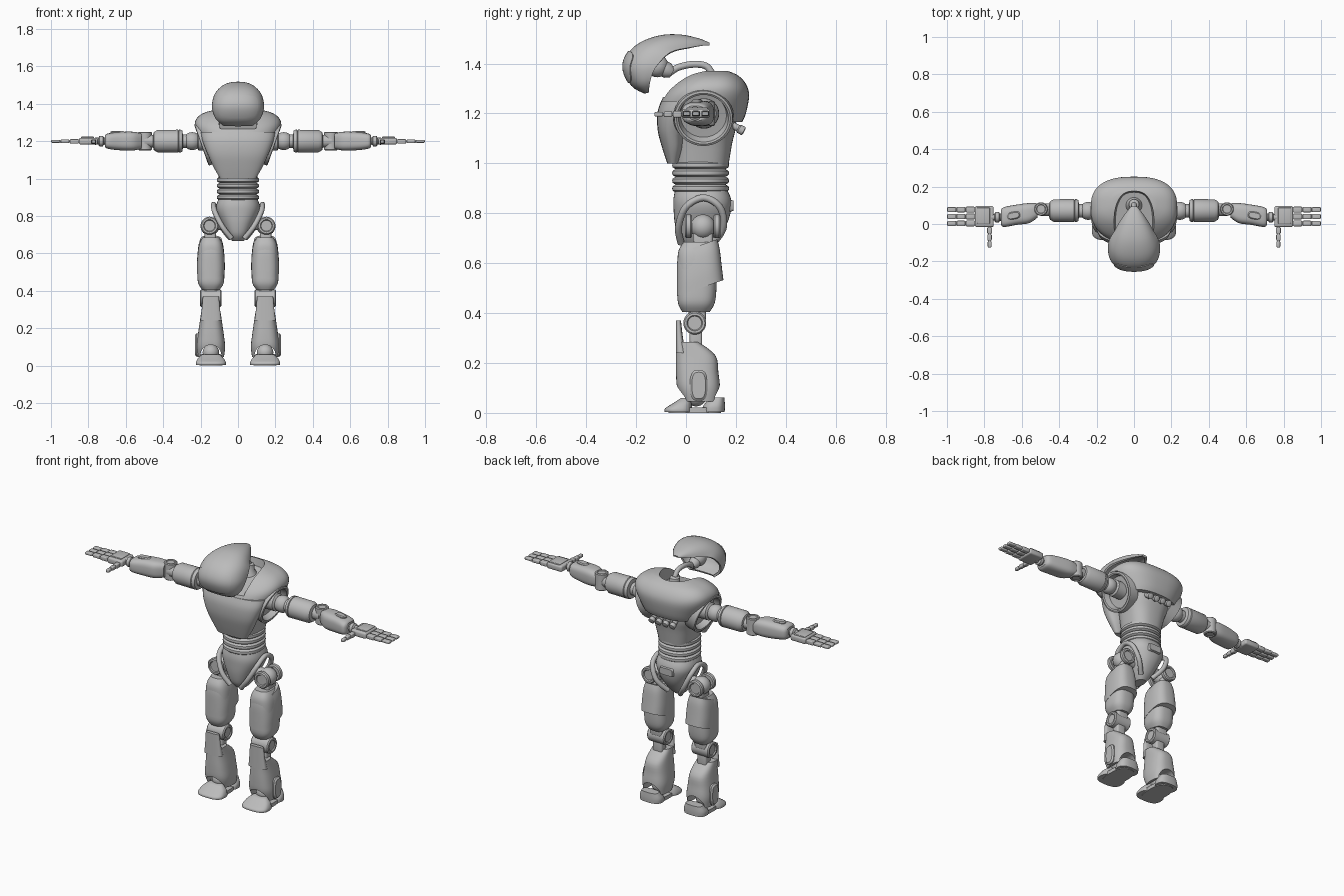
import bpy, bmesh, math
from mathutils import Vector, Matrix

cube = bpy.data.objects.get("Cube")
if cube:
    bpy.data.objects.remove(cube, do_unlink=True)

grey = bpy.data.materials.new("plain_grey")
grey.use_nodes = True
COLOUR = (0.5, 0.5, 0.5, 1)
grey.diffuse_color = COLOUR
for node in grey.node_tree.nodes:
    if node.type == 'BSDF_PRINCIPLED':
        node.inputs["Base Color"].default_value = COLOUR

parts = []
ALONG_X = Matrix(((0, 0, 1, 0), (0, 1, 0, 0), (1, 0, 0, 1.2), (0, 0, 0, 1)))


def finish(name, bm, mirror=False, cutters=(), bevel=0, thick=0, helper=False):
    bmesh.ops.remove_doubles(bm, verts=bm.verts, dist=0.0001)
    bmesh.ops.recalc_face_normals(bm, faces=bm.faces)
    me = bpy.data.meshes.new(name)
    bm.to_mesh(me)
    bm.free()
    me.materials.append(grey)
    ob = bpy.data.objects.new(name, me)
    bpy.context.collection.objects.link(ob)
    if thick:
        m = ob.modifiers.new("shell", 'SOLIDIFY')
        m.thickness, m.offset = thick, 0
    if bevel:
        m = ob.modifiers.new("bevel", 'BEVEL')
        m.width, m.segments = bevel, 3
    if mirror:
        ob.modifiers.new("mirror", 'MIRROR').use_mirror_merge = False
    for c in cutters:
        m = ob.modifiers.new("cut", 'BOOLEAN')
        m.operation, m.object = 'DIFFERENCE', c
    if helper:
        ob.hide_render = True
    else:
        parts.append(ob)
    return ob


def at(rows, s):
    # smooth curve through rows of numbers
    i = min(int(s), len(rows) - 2)
    f = s - i
    a, b, c, d = [Vector(rows[max(0, min(len(rows) - 1, i + j))]) for j in (-1, 0, 1, 2)]
    return b + (c - a) * (f / 2) + (a * 2 - b * 5 + c * 4 - d) * (f * f / 2) + (b * 3 - a - c * 3 + d) * (f ** 3 / 2)


def skin(name, rings, closed=True, matrix=None, **kw):
    bm = bmesh.new()
    vs = [[bm.verts.new(p) for p in r] for r in rings]
    n = len(rings[0])
    for a, b in zip(vs, vs[1:]):
        for j in range(n if closed else n - 1):
            k = (j + 1) % n
            bm.faces.new((a[j], a[k], b[k], b[j]))
    if closed:
        bm.faces.new(vs[0])
        bm.faces.new(vs[-1])
    if matrix:
        bm.transform(matrix)
    return finish(name, bm, **kw)


def power(v, e):
    return math.copysign(abs(v) ** e, v)


def loft(name, rows, cx=0, p=2.6, k=4, n=40, tilt=0, **kw):
    # rows: height, half width, front, back
    rings = []
    for i in range((len(rows) - 1) * k + 1):
        z, w, y0, y1 = at(rows, i / k)
        ring = []
        for j in range(n):
            t = math.tau * j / n
            y = (y0 + y1) / 2 + (y1 - y0) / 2 * power(math.sin(t), 2 / p)
            ring.append((cx + w * power(math.cos(t), 2 / p), y, z + tilt * y))
        rings.append(ring)
    return skin(name, rings, **kw)


def turn(name, profile, origin, axis=(1, 0, 0), n=32, **kw):
    # profile: distance along the axis, radius
    rings = [[(r * math.cos(math.tau * j / n), r * math.sin(math.tau * j / n), d)
              for j in range(n)] for d, r in profile]
    q = Vector((0, 0, 1)).rotation_difference(Vector(axis))
    return skin(name, rings, matrix=Matrix.Translation(origin) @ q.to_matrix().to_4x4(), **kw)


def disc(name, origin, length, r, axis=(1, 0, 0), **kw):
    # rounded disc with dished faces
    h, b = length / 2, r * 0.12
    side = [(h - b, r), (h, r - b), (h, r * 0.68), (h - b, r * 0.6), (h - b, 0.001)]
    prof = [(-d, q) for d, q in reversed(side)] + side
    return turn(name, prof, origin, axis, **kw)


def ball(name, c, r, **kw):
    bm = bmesh.new()
    bmesh.ops.create_uvsphere(bm, u_segments=28, v_segments=16, radius=r, matrix=Matrix.Translation(c))
    return finish(name, bm, **kw)


def block(name, c, size, bevel=0.006, **kw):
    bm = bmesh.new()
    bmesh.ops.create_cube(bm, size=1, matrix=Matrix.Translation(c) @ Matrix.Diagonal((*size, 1)))
    return finish(name, bm, bevel=bevel, **kw)


def tube(name, path, r, k=8, n=14, **kw):
    rings = []
    last = len(path) - 1
    for i in range(last * k + 1):
        s = i / k
        tangent = at(path, min(last, s + 0.05)) - at(path, max(0, s - 0.05))
        q = Vector((0, 0, 1)).rotation_difference(tangent)
        rings.append([at(path, s) + q @ Vector((r * math.cos(math.tau * j / n), r * math.sin(math.tau * j / n), 0))
                      for j in range(n)])
    return skin(name, rings, **kw)


# Helmet: hollow teardrop shell; rows are outer y z, inner y z, half width
HELMET = [(-.165, 1.285, -.15, 1.287, .075), (-.215, 1.315, -.145, 1.325, .115),
          (-.245, 1.38, -.13, 1.37, .132), (-.23, 1.435, -.105, 1.405, .132),
          (-.18, 1.48, -.075, 1.435, .122), (-.1, 1.508, -.04, 1.452, .1),
          (-.02, 1.51, .01, 1.462, .072), (.05, 1.495, .055, 1.47, .04), (.092, 1.478, .09, 1.474, .012)]


def helmet_point(s, t):
    yo, zo, yi, zi, w = at(HELMET, s)
    o = abs(math.sin(t)) ** 0.8
    return (w * power(math.cos(t), 0.8), yi + (yo - yi) * o, zi + (zo - zi) * o)


skin("helmet", [[helmet_point(i / 4, math.pi * j / 32) for j in range(33)] for i in range(33)],
     closed=False, thick=0.012)
visor = []
for i in range(21):
    u = -0.98 + 1.96 * i / 20
    half = 0.78 * (1 - u ** 4) ** 0.25
    visor.append([helmet_point(2.2 + u, math.pi / 2 + half * (j / 12 - 1)) for j in range(25)])
skin("visor", visor, closed=False, thick=0.02)

# Neck
ball("head_joint", (0, -.115, 1.39), .045)
turn("head_mount", [(0, .02), (.01, .032), (.03, .032), (.05, .02)], (0, -.1, 1.385), (0, 1, -.5))
tube("neck_tube", [(0, -.07, 1.36), (0, -.03, 1.385), (0, .03, 1.397), (0, .08, 1.39), (0, .105, 1.36)], .014)
turn("neck_base", [(0, .05), (.02, .045), (.04, .03), (.075, .027), (.08, .018)], (0, .105, 1.285), (0, 0, 1))

# Torso, with cut collar and shoulder sockets
SIDE = (.93, 0, -.33)
collar_cut = loft("collar_cutter", [(1.285, .1, -.2, .17), (1.5, .125, -.25, .2)], k=1, tilt=.22, helper=True)
socket_cut = turn("socket_cutter", [(-.02, .12), (.3, .125)], (.16, .07, 1.19), SIDE, mirror=True, helper=True)
loft("torso_core", [(.99, .1, -.045, .17), (1.08, .12, -.045, .185), (1.15, .14, -.04, .2), (1.25, .15, -.04, .2)])
loft("chest_plate", [(1.0, .095, -.075, -.03), (1.06, .13, -.095, -.01), (1.13, .162, -.113, .0),
                     (1.2, .19, -.115, .04), (1.25, .2, -.1, .08)], cutters=(socket_cut, collar_cut))
loft("shoulder_shell", [(1.165, .185, -.113, .225), (1.2, .198, -.113, .24), (1.27, .228, -.09, .253),
                        (1.315, .225, -.05, .242), (1.35, .185, 0, .212), (1.37, .11, .05, .17)],
     n=56, cutters=(socket_cut, collar_cut))
turn("shoulder_sockets", [(-.03, .02), (-.03, .12), (.03, .117), (.033, .108), (.03, .1), (-.005, .092), (-.01, .02)],
     (.165, .07, 1.19), SIDE, n=40, mirror=True)
for i in range(4):
    turn("back_vent", [(0, .012), (.05, .014), (.055, .018), (.075, .018), (.078, .01)],
         ((i - 1.5) * .045, .165, 1.165), (0, 1, -.55), n=16)

# Waist and pelvis
waist = []
for i in range(4):
    z = .885 + i * .031
    waist += [(z, .1, -.043, .16), (z + .007, .111, -.054, .171), (z + .022, .111, -.054, .171), (z + .029, .1, -.043, .16)]
loft("waist_rings", waist, p=2.2, k=2)
loft("pelvis", [(.665, .03, 0, .09), (.7, .055, -.03, .125), (.76, .085, -.045, .165),
                (.82, .112, -.05, .182), (.86, .115, -.05, .18), (.9, .1, -.042, .162)], p=2.4)
tube("pelvis_rims", [(.035, -.02, .68), (.085, -.03, .745), (.125, 0, .825), (.13, .07, .862),
                     (.125, .135, .825), (.09, .15, .745), (.04, .11, .68)], .014, mirror=True)
loft("back_panel", [(.175, .045, -.025, .025), (.19, .04, -.02, .02)], p=6, k=1,
     matrix=Matrix(((1, 0, 0, 0), (0, 0, 1, 0), (0, 1, 0, .83), (0, 0, 0, 1))))

# Hips
ball("hip_balls", (.15, .068, .745), .05, mirror=True)
turn("hip_axles", [(0, .03), (.1, .03)], (.05, .068, .755), mirror=True)
for y in (.01, .125):
    disc("hip_discs", (.152, y, .748), .028, .048, (0, 1, 0), mirror=True)
block("hip_links", (.148, .068, .69), (.06, .08, .07), .012, mirror=True)

# Thighs
LEG = .145
loft("thighs", [(.405, .046, -.015, .095), (.44, .068, -.032, .115), (.5, .072, -.034, .122),
                (.6, .07, -.034, .122), (.65, .062, -.03, .12), (.685, .045, -.01, .1)],
     cx=LEG, p=2.8, mirror=True)
loft("thigh_guards", [(.5, .074, -.037, .15), (.56, .074, -.037, .143), (.63, .068, -.036, .135), (.672, .058, -.03, .125)],
     cx=LEG, p=2.8, tilt=.35, matrix=Matrix.Translation((0, 0, -.02)), mirror=True)

# Knees
disc("knee_joints", (LEG, .035, .36), .115, .046, mirror=True)
block("knee_yokes", (LEG, .045, .4), (.075, .07, .07), .012, mirror=True)
block("shin_links", (LEG, .04, .3), (.06, .05, .1), .01, mirror=True)

# Shins, with an arch around each ankle
ankle_cut = turn("ankle_cutter", [(0, .056), (.5, .056)], (LEG, -.3, .055), (0, 1, 0), helper=True)
ankle_copy = turn("ankle_cutter_right", [(0, .056), (.5, .056)], (-LEG, -.3, .055), (0, 1, 0), helper=True)
loft("shins", [(.045, .07, -.012, .128), (.1, .076, -.035, .136), (.16, .07, -.04, .13), (.23, .06, -.041, .118),
               (.285, .052, -.041, .05)], cx=LEG, p=2.8, mirror=True, cutters=(ankle_cut, ankle_copy))
loft("shin_plates", [(.24, .057, -.041, .0), (.3, .049, -.041, -.012), (.37, .043, -.041, -.02)],
     cx=LEG, p=3, mirror=True)
SIDEWAYS = Matrix(((0, 0, 1, 0), (0, 1, 0, 0), (1, 0, 0, .11), (0, 0, 0, 1)))
loft("shin_side_pads", [(.2, .062, .016, .086), (.222, .062, .016, .086), (.23, .053, .024, .078)],
     p=3, k=1, matrix=SIDEWAYS, mirror=True)

# Feet
ball("ankles", (LEG, .04, .07), .044, mirror=True)
loft("toes", [(.004, .08, -.086, .025), (.018, .08, -.084, .025), (.04, .068, -.05, .022), (.06, .045, -.02, .018)],
     cx=LEG, p=2.8, mirror=True)
loft("heels", [(.004, .068, .065, .155), (.03, .068, .07, .156), (.062, .052, .1, .154)], cx=LEG, mirror=True)
loft("soles", [(0, .062, -.07, .14), (.022, .062, -.07, .14)], cx=LEG, k=1, mirror=True)

# Arms
ball("shoulder_balls", (.245, .07, 1.2), .048, mirror=True)
turn("shoulder_axles", [(0, .05), (.06, .05), (.07, .036), (.16, .036)], (.15, .07, 1.2), mirror=True)
turn("upper_arms", [(0, .04), (.003, .056), (.012, .061), (.02, .061), (.022, .057), (.026, .061),
                    (.135, .06), (.155, .048), (.16, .03)], (.295, .072, 1.2), mirror=True)
turn("elbow_links", [(0, .034), (.06, .034)], (.44, .076, 1.2), mirror=True)
disc("elbow_joints", (.497, .08, 1.2), .1, .036, (0, 0, 1), mirror=True)
loft("forearms", [(.515, .04, .035, .11), (.56, .05, .005, .112), (.63, .049, -.005, .103),
                  (.695, .041, -.016, .09), (.712, .03, -.002, .075)], p=3, matrix=ALONG_X, mirror=True)
turned = Matrix.Translation((.645, .045, 1.2)) @ Matrix.Rotation(-.2, 4, 'Z')
loft("forearm_pads", [(.04, .036, -.02, .02), (.05, .036, -.02, .02), (.055, .03, -.015, .015)],
     p=3, k=1, matrix=turned, mirror=True)
turn("wrists", [(0, .018), (.012, .02), (.018, .028), (.036, .028), (.042, .018), (.06, .02)],
     (.705, .036, 1.2), mirror=True)

# Hands: palm, three fingers and a thumb
block("palms", (.8, .04, 1.2), (.1, .112, .036), .01, mirror=True)
block("palm_backs", (.805, .045, 1.218), (.07, .085, .012), .004, mirror=True)
for i in range(3):
    y = .04 + (i - 1) * .037
    for j in range(3):
        block("finger_segment", (.875 + j * .05, y, 1.199), (.047, .031 - j * .002, .024 - j * .004), .005, mirror=True)
    block("finger_core", (.91, y, 1.199), (.14, .02, .01), .003, mirror=True)
for j in range(3):
    block("thumb_segment", (.772, -.035 - j * .037, 1.197), (.026 - j * .003, .034, .026 - j * .004), .005, mirror=True)
block("thumb_core", (.772, -.05, 1.197), (.015, .11, .01), .003, mirror=True)

# Bake the modifiers, drop the cutters and smooth the shading
bpy.ops.object.select_all(action='DESELECT')
for ob in parts:
    ob.select_set(True)
bpy.context.view_layer.objects.active = parts[0]
bpy.ops.object.convert(target='MESH')
for c in (collar_cut, socket_cut, ankle_cut, ankle_copy):
    bpy.data.objects.remove(c, do_unlink=True)
bpy.ops.object.shade_smooth_by_angle(angle=math.radians(35))
